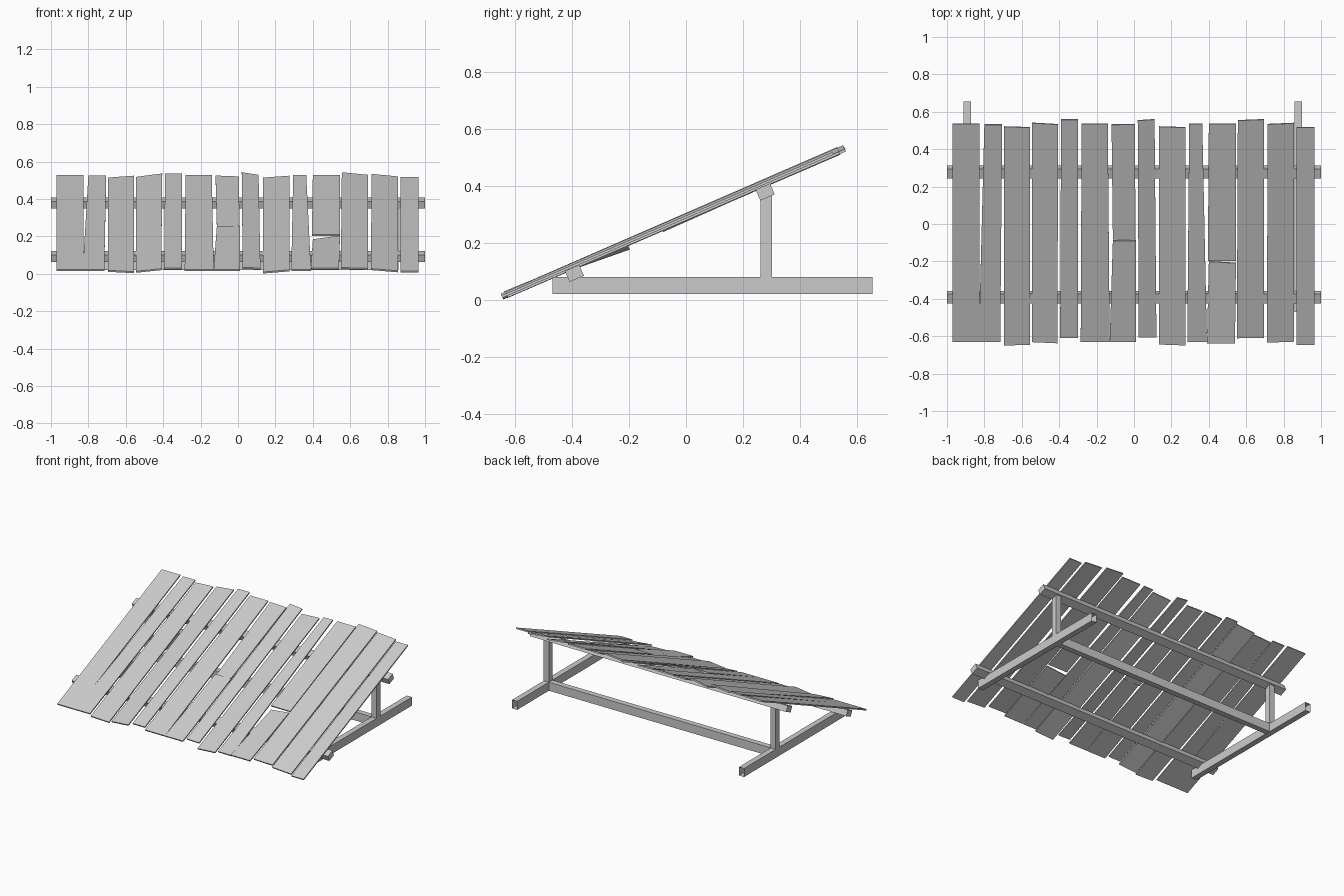
import bpy
import bmesh
from math import atan
from mathutils import Vector, Matrix

cube = bpy.data.objects.get("Cube")
if cube:
    bpy.data.objects.remove(cube, do_unlink=True)

# One flat grey for the whole model
grey = bpy.data.materials.new("weathered grey")
grey.use_nodes = True
colour = (0.6, 0.6, 0.6, 1)
grey.diffuse_color = colour
grey.node_tree.nodes["Principled BSDF"].inputs["Base Color"].default_value = colour

SLOPE = 0.433
TILT = atan(SLOPE)
NORMAL = Vector((0, -SLOPE, 1)).normalized()
DECK_HEIGHT = 0.296
THICKNESS = 0.009


def add_object(name, bm):
    bmesh.ops.recalc_face_normals(bm, faces=bm.faces)
    mesh = bpy.data.meshes.new(name)
    bm.to_mesh(mesh)
    bm.free()
    mesh.materials.append(grey)
    obj = bpy.data.objects.new(name, mesh)
    bpy.context.collection.objects.link(obj)
    return obj


def beam(name, centre, size, tilt=0, open_ends=False):
    """Box beam, optionally tilted about x or left open at its y ends."""
    bm = bmesh.new()
    bmesh.ops.create_cube(bm, size=1)
    if open_ends:
        ends = [f for f in bm.faces if abs(f.normal.y) > 0.9]
        bmesh.ops.delete(bm, geom=ends, context="FACES_ONLY")
    bmesh.ops.scale(bm, vec=size, verts=bm.verts)
    bm.transform(Matrix.Translation(centre) @ Matrix.Rotation(tilt, 4, "X"))
    return add_object(name, bm)


def plank(name, upper, lower):
    """Board between two ends: left x, right x, y, left lift, right lift."""
    bm = bmesh.new()
    corners = []
    for end, flip in ((upper, False), (lower, True)):
        left, right, y, lift_left, lift_right = end
        pair = [(left, lift_left), (right, lift_right)]
        for x, lift in (reversed(pair) if flip else pair):
            corners.append(Vector((x, y, DECK_HEIGHT + SLOPE * y)) + NORMAL * lift)
    top = [bm.verts.new(c) for c in corners]
    base = [bm.verts.new(c - NORMAL * THICKNESS) for c in corners]
    bm.faces.new(top)
    bm.faces.new(base[::-1])
    for i in range(4):
        j = (i + 1) % 4
        bm.faces.new((top[i], base[i], base[j], top[j]))
    return add_object(name, bm)


# Sloping deck boards: upper (left, right, y, roll), lower (left, right, y, roll)
boards = [
    ((-.97, -.825, .535, 0), (-.97, -.825, -.63, 0)),
    ((-.8, -.705, .53, 0), (-.83, -.715, -.63, 0)),
    ((-.695, -.555, .517, .011), (-.695, -.555, -.648, -.008)),
    ((-.545, -.405, .535, .02), (-.545, -.41, -.635, .015)),
    ((-.39, -.3, .557, 0), (-.395, -.3, -.61, 0)),
    ((-.28, -.14, .535, 0), (-.285, -.13, -.63, 0)),
    ((.02, .11, .555, -.015), (.025, .12, -.607, -.005)),
    ((.135, .275, .517, .011), (.135, .275, -.647, .013)),
    ((.295, .365, .535, 0), (.285, .39, -.63, 0)),
    ((.555, .695, .555, -.015), (.55, .695, -.61, -.005)),
    ((.715, .855, .535, -.015), (.71, .855, -.632, -.013)),
    ((.87, .965, .515, 0), (.87, .965, -.648, 0)),
]
for number, ends in enumerate(boards, 1):
    rolled = [(left, right, y, -roll / 2, roll / 2) for left, right, y, roll in ends]
    plank(f"deck_board_{number}", *rolled)

# Two snapped boards, each in an upper and a lower piece
plank("cracked_board_upper", (-.12, .005, .53, 0, -.005), (-.113, .008, -.088, -.012, 0))
plank("cracked_board_lower", (-.113, .01, -.09, 0, 0), (-.13, .01, -.63, 0, 0))
plank("broken_board_upper", (.4, .545, .535, 0, 0), (.395, .545, -.197, 0, 0))
plank("broken_board_lower", (.4, .545, -.21, -.022, 0), (.39, .54, -.635, .01, .01))

# Tilted rails under the deck
beam("upper_rail", (0, .278, .379), (2, .055, .042), TILT)
beam("lower_rail", (0, -.392, .093), (2, .055, .042), TILT)

# Ground feet with an upright post on each side
for side, x in (("right", -.892), ("left", .879)):
    beam(f"{side}_foot", (x, .093, .05), (.04, 1.125, .06), open_ends=True)
    beam(f"{side}_post", (x, .282, .225), (.04, .04, .29))

# Cross bar joining the feet
beam("cross_bar", (-.006, .282, .05), (1.73, .04, .06))
